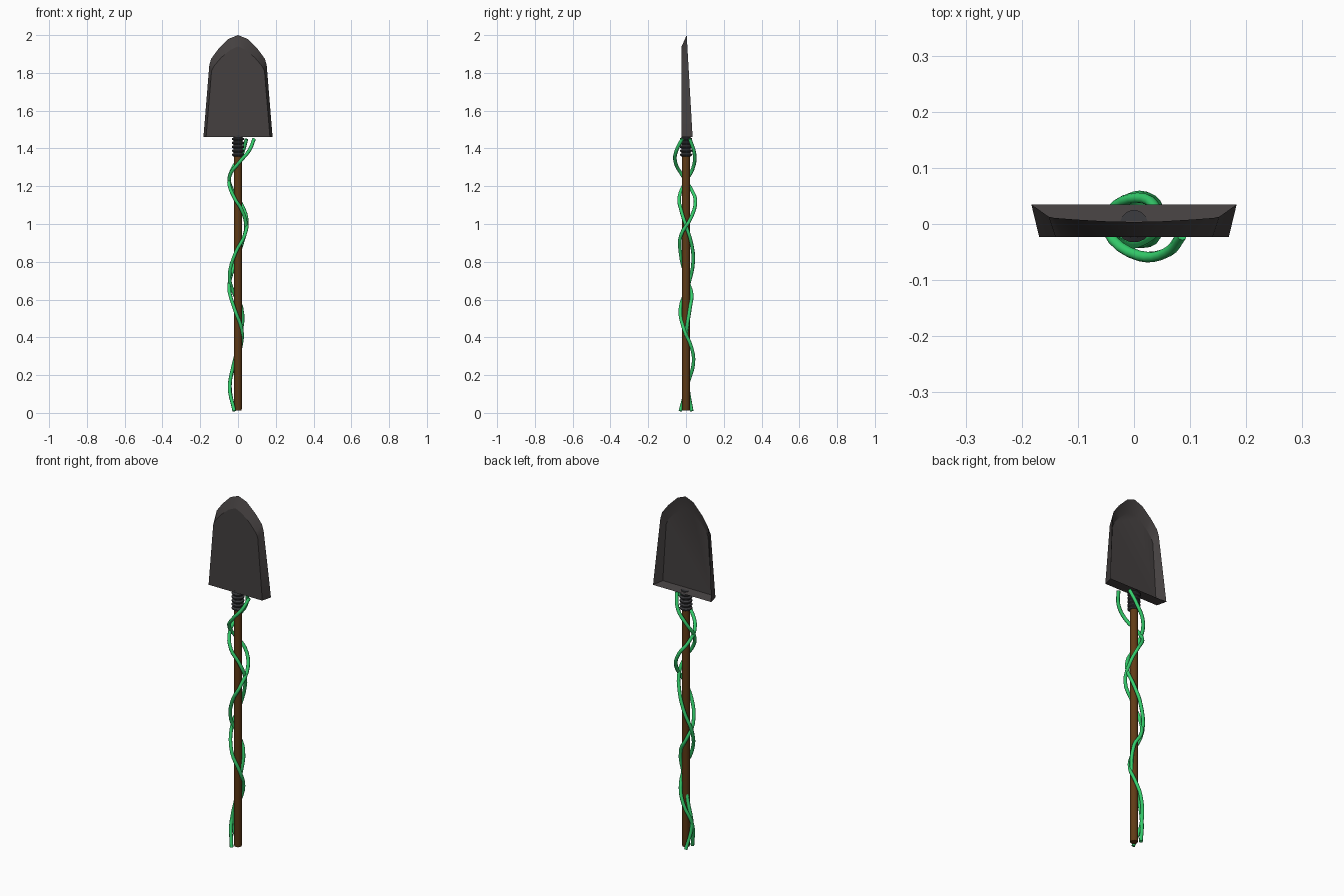
import bpy, bmesh, math
from mathutils import Vector

cube = bpy.data.objects.get("Cube")
if cube:
    bpy.data.objects.remove(cube, do_unlink=True)


def material(name, rgb, rough=0.7):
    m = bpy.data.materials.new(name)
    m.use_nodes = True
    m.diffuse_color = (*rgb, 1)
    bsdf = m.node_tree.nodes["Principled BSDF"]
    bsdf.inputs["Base Color"].default_value = (*rgb, 1)
    bsdf.inputs["Roughness"].default_value = rough
    return m


iron = material("dark iron", (0.058, 0.051, 0.051))
steel = material("collar steel", (0.045, 0.045, 0.05))
wood = material("brown wood", (0.12, 0.045, 0.008))
green = material("vine green", (0.035, 0.62, 0.15))


def finish(bm, name, mat, angle=None):
    bmesh.ops.recalc_face_normals(bm, faces=bm.faces)
    mesh = bpy.data.meshes.new(name)
    bm.to_mesh(mesh)
    bm.free()
    mesh.materials.append(mat)
    ob = bpy.data.objects.new(name, mesh)
    bpy.context.collection.objects.link(ob)
    if angle:
        bpy.ops.object.select_all(action='DESELECT')
        bpy.context.view_layer.objects.active = ob
        ob.select_set(True)
        bpy.ops.object.shade_smooth_by_angle(angle=math.radians(angle))
    return ob


def outline(half, depth):
    """Mirror a half outline of (x, z) points; depth gives y from z."""
    left = [(-x, z) for x, z in reversed(half) if x > 0]
    return [Vector((x, depth(z), z)) for x, z in half + left]


def bridge(bm, a, b):
    n = len(a)
    for i in range(n):
        j = (i + 1) % n
        bm.faces.new((a[i], a[j], b[j], b[i]))


# Blade: bevelled front, slanted rim and hollow back
rim = [(0.183, 1.46), (0.152, 1.84), (0.142, 1.875), (0.105, 1.925), (0.05, 1.98), (0, 2.0)]
front = [(0.169, 1.46), (0.14, 1.81), (0.128, 1.835), (0.09, 1.88), (0.04, 1.922), (0, 1.94)]
floor = [(0.153, 1.475), (0.132, 1.8), (0.12, 1.83), (0.085, 1.873), (0.036, 1.915), (0, 1.93)]
bm = bmesh.new()
loops = [[bm.verts.new(p) for p in outline(half, depth)] for half, depth in (
    (front, lambda z: -0.023),
    (rim, lambda z: 0.035 - 0.058 * (z - 1.46)),
    (floor, lambda z: -0.01))]
bridge(bm, loops[0], loops[1])
bridge(bm, loops[1], loops[2])
bm.faces.new(loops[0])
bm.faces.new(loops[2])
finish(bm, "blade", iron, 22)


def lathe(name, profile, sides, mat, angle=None):
    """Revolve (radius, z) points about the z axis and cap both ends."""
    bm = bmesh.new()
    rings = [[bm.verts.new((r * math.cos(t), r * math.sin(t), z))
              for t in (math.tau * (k + 0.5) / sides for k in range(sides))]
             for r, z in profile]
    for a, b in zip(rings, rings[1:]):
        bridge(bm, a, b)
    bm.faces.new(rings[0])
    bm.faces.new(rings[-1])
    return finish(bm, name, mat, angle)


# Wooden shaft
lathe("shaft", [(0.019, 0.012), (0.021, 0.02), (0.021, 1.42)], 10, wood, 40)

# Ribbed collar joining shaft and blade
ribs = []
for i in range(5):
    z = 1.357 + i * 0.021
    ribs += [(0.025, z), (0.033, z + 0.006), (0.033, z + 0.012), (0.025, z + 0.018)]
lathe("collar", ribs + [(0.025, 1.47)], 16, steel, 35)


def vine(name, points):
    """Round tube through a path of (x, y, z) points."""
    cu = bpy.data.curves.new(name, 'CURVE')
    cu.dimensions = '3D'
    cu.bevel_depth = 0.0095
    cu.bevel_resolution = 2
    cu.use_fill_caps = True
    sp = cu.splines.new('BEZIER')
    sp.resolution_u = 4
    sp.bezier_points.add(len(points) - 1)
    for bp, p in zip(sp.bezier_points, points):
        bp.co = p
        bp.handle_left_type = bp.handle_right_type = 'AUTO'
    cu.materials.append(green)
    ob = bpy.data.objects.new(name, cu)
    bpy.context.collection.objects.link(ob)
    bpy.ops.object.select_all(action='DESELECT')
    bpy.context.view_layer.objects.active = ob
    ob.select_set(True)
    bpy.ops.object.convert(target='MESH')
    bpy.ops.object.shade_smooth_by_angle(angle=math.radians(50))


# Two vines winding down the shaft
vine("front_vine", [
    (0.085, -0.02, 1.45), (0.06, -0.05, 1.39), (0.01, -0.057, 1.33), (-0.045, -0.015, 1.25),
    (-0.03, 0.03, 1.18), (0.01, 0.05, 1.12), (0.045, 0.025, 1.03), (0.035, -0.027, 0.94),
    (-0.012, -0.03, 0.85), (-0.045, 0.0, 0.72), (-0.02, 0.03, 0.63), (0.018, 0.022, 0.56),
    (0.012, 0.0, 0.4), (-0.02, 0.01, 0.27), (-0.043, 0.01, 0.14), (-0.02, 0.03, 0.01)])
vine("back_vine", [
    (0.045, 0.02, 1.45), (0.02, 0.045, 1.37), (-0.03, 0.035, 1.29), (-0.048, -0.005, 1.22),
    (-0.02, -0.036, 1.14), (0.022, -0.025, 1.07), (0.042, 0.0, 0.99), (0.022, 0.028, 0.9),
    (-0.012, 0.038, 0.8), (-0.047, 0.01, 0.67), (-0.018, -0.03, 0.55), (0.02, -0.01, 0.44),
    (0.015, 0.028, 0.35), (-0.01, 0.04, 0.27), (-0.045, 0.008, 0.15), (-0.02, -0.03, 0.01)])
